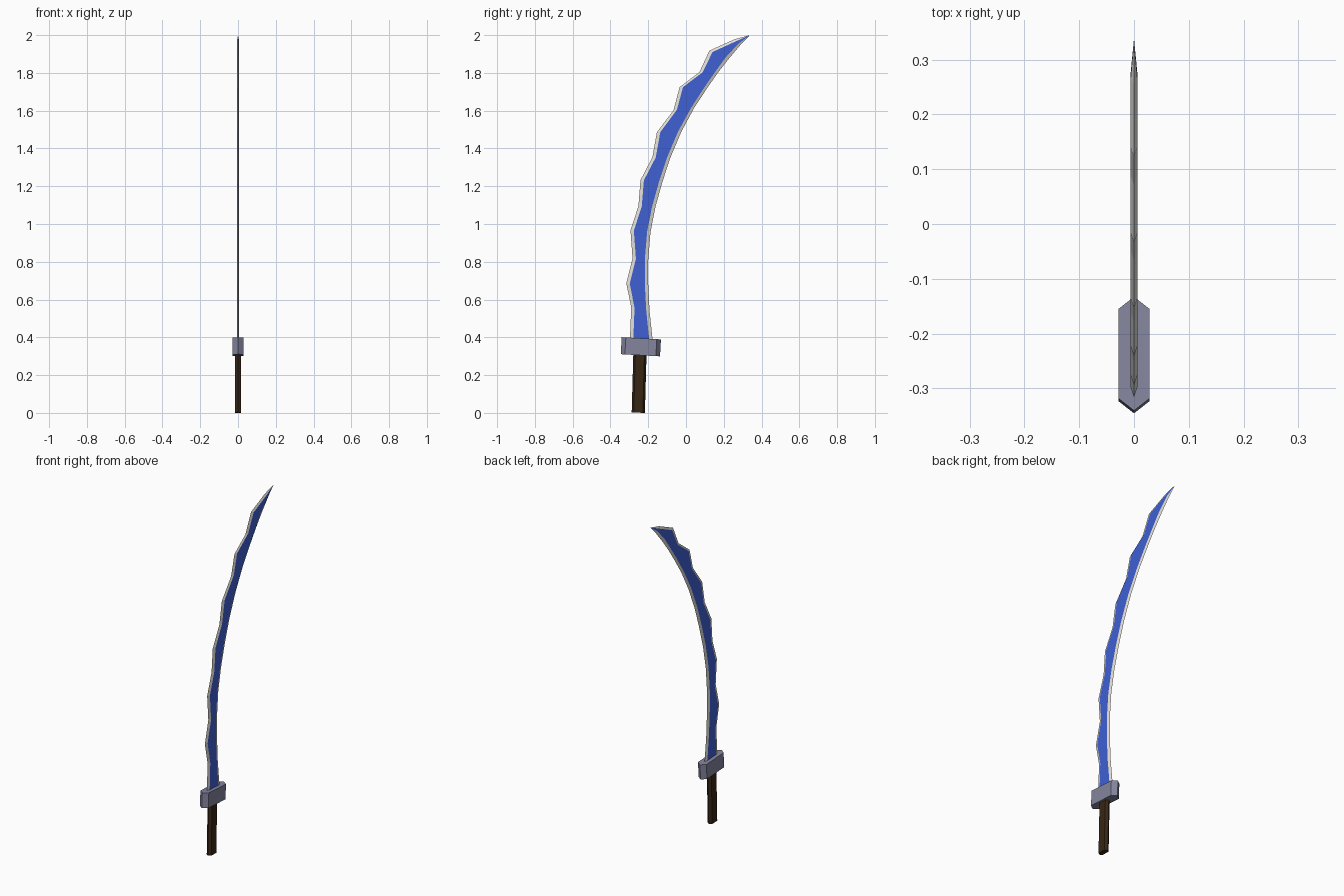
import bpy, bmesh
from mathutils import Vector

if "Cube" in bpy.data.objects:
    bpy.data.objects.remove(bpy.data.objects["Cube"])


def material(name, rgb):
    m = bpy.data.materials.new(name)
    m.diffuse_color = (*rgb, 1)
    m.use_nodes = True
    m.node_tree.nodes["Principled BSDF"].inputs["Base Color"].default_value = m.diffuse_color
    return m


BLUE = material("blade blue", (0.05, 0.115, 0.65))
PALE = material("pale edge", (0.77, 0.74, 0.68))
GREY = material("guard grey", (0.23, 0.235, 0.34))
BROWN = material("grip brown", (0.04, 0.02, 0.007))


def finish(bm, name, mats):
    bmesh.ops.recalc_face_normals(bm, faces=bm.faces)
    me = bpy.data.meshes.new(name)
    bm.to_mesh(me)
    bm.free()
    for m in mats:
        me.materials.append(m)
    ob = bpy.data.objects.new(name, me)
    bpy.context.collection.objects.link(ob)
    return ob


def hex_bar(name, mat, half_x, flat_y, point_y, height, centre, tilt):
    # Upright bar with a long hexagonal section
    bm = bmesh.new()
    sec = [(half_x, -flat_y), (half_x, flat_y), (0, point_y),
           (-half_x, flat_y), (-half_x, -flat_y), (0, -point_y)]
    lo = [bm.verts.new((x, y, -height / 2)) for x, y in sec]
    hi = [bm.verts.new((x, y, height / 2)) for x, y in sec]
    bm.faces.new(lo)
    bm.faces.new(hi)
    for i in range(6):
        j = (i + 1) % 6
        bm.faces.new((lo[i], lo[j], hi[j], hi[i]))
    ob = finish(bm, name, [mat])
    ob.location = centre
    ob.rotation_euler.x = tilt


# Blade: wavy back and smooth front, paired as stations (y, z)
back = [(-0.298, 0.36), (-0.29, 0.56), (-0.316, 0.686), (-0.283, 0.818),
        (-0.294, 0.967), (-0.252, 1.094), (-0.241, 1.232), (-0.178, 1.353),
        (-0.154, 1.486), (-0.066, 1.602), (-0.034, 1.724), (0.071, 1.804),
        (0.124, 1.918), (0.257, 1.978)]
front = [(-0.174, 0.36), (-0.193, 0.54), (-0.2, 0.68), (-0.2, 0.81),
         (-0.188, 0.956), (-0.162, 1.09), (-0.124, 1.226), (-0.082, 1.353),
         (-0.024, 1.49), (0.045, 1.618), (0.119, 1.73), (0.172, 1.805),
         (0.225, 1.873), (0.285, 1.944)]
HALF, BEVEL = 0.006, 0.018

bm = bmesh.new()
tip = bm.verts.new((0, 0.338, 2.0))
rows = []
for b, f in zip(back, front):
    b, f = Vector((0, *b)), Vector((0, *f))
    d = (f - b).normalized() * min(BEVEL, 0.3 * (f - b).length)
    side = Vector((HALF, 0, 0))
    # ring: back edge, +x face, front edge, -x face
    rows.append([bm.verts.new(p) for p in
                 (b, b + d + side, f - d + side, f, f - d - side, b + d - side)])
bm.faces.new(rows[0])
for i in range(6):
    j = (i + 1) % 6
    strip = [bm.faces.new((p[i], p[j], q[j], q[i])) for p, q in zip(rows, rows[1:])]
    strip.append(bm.faces.new((rows[-1][i], rows[-1][j], tip)))
    for face in strip:
        face.material_index = 0 if i in (1, 4) else 1  # blue sides, pale edges
finish(bm, "blade", [BLUE, PALE])

# Guard and grip
hex_bar("guard", GREY, 0.028, 0.082, 0.104, 0.09, (0, -0.239, 0.35), -0.055)
hex_bar("grip", BROWN, 0.015, 0.024, 0.035, 0.33, (0, -0.248, 0.166), -0.028)
